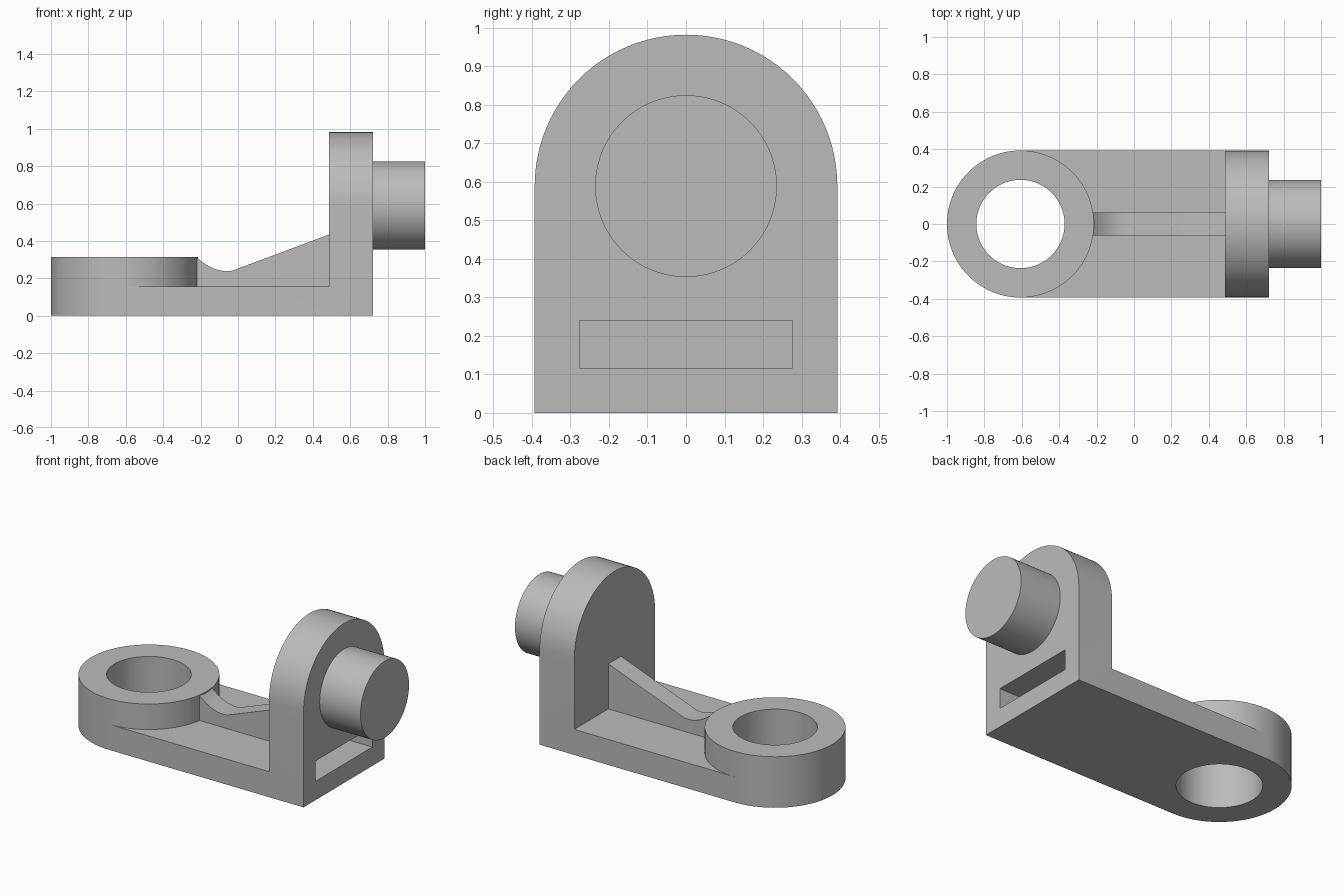
import bpy, bmesh, math
from mathutils import Vector

default = bpy.data.objects.get("Cube")
if default:
    bpy.data.objects.remove(default, do_unlink=True)

steel = bpy.data.materials.new("light grey metal")
steel.use_nodes = True
colour = (0.5, 0.5, 0.5, 1)
steel.diffuse_color = colour
steel.node_tree.nodes["Principled BSDF"].inputs["Base Color"].default_value = colour

R = 0.393        # half width of the bracket
BASE = 0.157     # foot thickness
BORE = 0.236     # bore and peg radius
EYE_X = -0.607   # centre of the ring
AXIS_Z = 0.589   # centre of the peg
X0, X1 = 0.486, 0.722  # inner and outer faces of the upright


def prism(name, outline, sweep):
    """Extrude a closed outline of 3D points along a vector."""
    bm = bmesh.new()
    face = bm.faces.new([bm.verts.new(p) for p in outline])
    new = bmesh.ops.extrude_face_region(bm, geom=[face])["geom"]
    bmesh.ops.translate(bm, vec=sweep, verts=[v for v in new if isinstance(v, bmesh.types.BMVert)])
    bmesh.ops.recalc_face_normals(bm, faces=bm.faces)
    mesh = bpy.data.meshes.new(name)
    bm.to_mesh(mesh)
    bm.free()
    mesh.materials.append(steel)
    obj = bpy.data.objects.new(name, mesh)
    bpy.context.collection.objects.link(obj)
    return obj


def arc(radius, turn, steps):
    return [(radius * math.cos(turn * i / steps), radius * math.sin(turn * i / steps))
            for i in range(steps + 1)]


def box(name, x0, x1, half_y, z0, z1):
    return prism(name, [(x0, -half_y, z0), (x1, -half_y, z0), (x1, half_y, z0), (x0, half_y, z0)],
                 (0, 0, z1 - z0))


def upright_disc(name, radius, z0, z1):
    ring = arc(radius, math.tau, 96)[:-1]
    return prism(name, [(EYE_X + a, b, z0) for a, b in ring], (0, 0, z1 - z0))


def finish(obj):
    bpy.ops.object.select_all(action="DESELECT")
    obj.select_set(True)
    bpy.context.view_layer.objects.active = obj
    bpy.ops.object.shade_smooth_by_angle(angle=math.radians(30))


# Solid pieces of the body
body = box("bracket_body", EYE_X, 0.6, R, 0, BASE)
ring = upright_disc("ring", R, 0, 2 * BASE)
arch = [(X0, -R, 0), (X0, R, 0)] + [(X0, a, AXIS_Z + b) for a, b in arc(R, math.pi, 48)]
arch = arch[:1] + arch[1:]
upright = prism("upright", arch, (X1 - X0, 0, 0))

# Bore through the ring and blind slot in the outer face
bore = upright_disc("bore_cutter", BORE, -0.1, 0.5)
slot = box("slot_cutter", X1 - 0.16, X1 + 0.1, 0.276, 0.116, 0.24)

helpers = [(ring, "UNION"), (upright, "UNION"), (bore, "DIFFERENCE"), (slot, "DIFFERENCE")]
bpy.context.view_layer.objects.active = body
for helper, operation in helpers:
    helper.hide_render = True
    mod = body.modifiers.new(helper.name, "BOOLEAN")
    mod.operation, mod.solver, mod.object = operation, "EXACT", helper
    bpy.ops.object.modifier_apply(modifier=mod.name)
for helper, _ in helpers:
    bpy.data.objects.remove(helper, do_unlink=True)

# Merge coplanar faces left by the joins
bm = bmesh.new()
bm.from_mesh(body.data)
bmesh.ops.remove_doubles(bm, verts=bm.verts, dist=0.0001)
bmesh.ops.dissolve_limit(bm, angle_limit=math.radians(0.5), verts=bm.verts, edges=bm.edges)
bm.to_mesh(body.data)
bm.free()

# Rib with a hollow next to the ring, then a straight slope
start, pull, low = Vector((-0.222, 0.313)), Vector((-0.125, 0.225)), Vector((-0.03, 0.241))
hollow = [start * (1 - t) ** 2 + pull * 2 * t * (1 - t) + low * t * t
          for t in [i / 12 for i in range(13)]]
side = [(-0.28, 0.14), (-0.28, 0.30)] + [tuple(p) for p in hollow]
side += [(X0, 0.434), (X0 + 0.01, 0.434), (X0 + 0.01, 0.14)]
rib = prism("rib", [(x, -0.062, z) for x, z in side], (0, 0.124, 0))

# Round peg on the outer face
peg_ring = arc(BORE, math.tau, 96)[:-1]
peg = prism("peg", [(X1 - 0.01, a, AXIS_Z + b) for a, b in peg_ring], (1.01 - X1, 0, 0))

for part in (body, rib, peg):
    finish(part)
